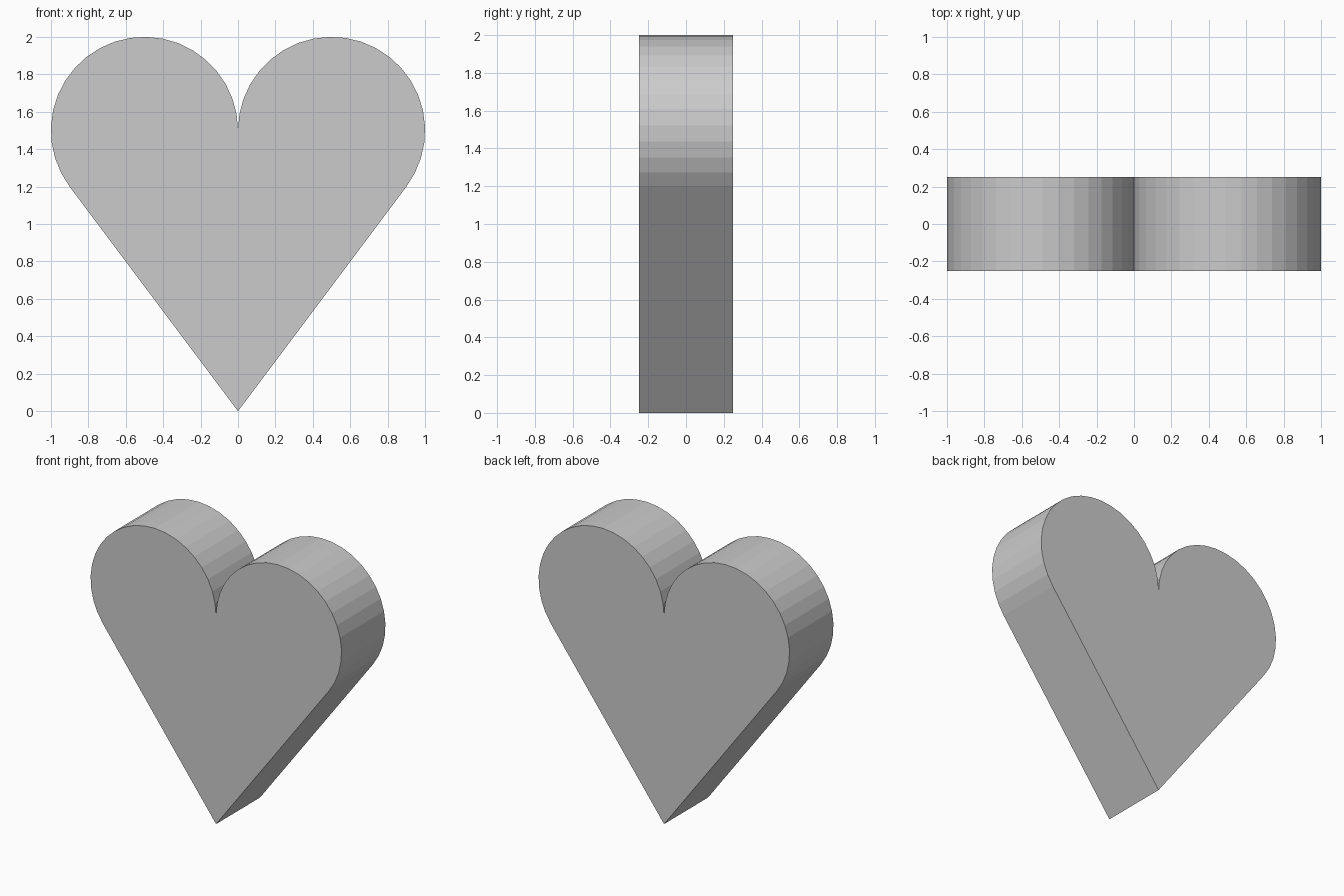
import bpy, bmesh
from math import asin, pi, sin, cos

if "Cube" in bpy.data.objects:
    bpy.data.objects.remove(bpy.data.objects["Cube"])

R, CX, CZ = 0.5, 0.5, 1.5   # lobe radius and centre
HALF_DEPTH = 0.25
STEPS = 22                  # facets per lobe
START = -asin(0.6)          # where the straight side touches the lobe

# Right lobe, from the straight side up and over to the notch
angles = [START + (pi - START) * i / STEPS for i in range(STEPS + 1)]
right = [(CX + R * cos(a), CZ + R * sin(a)) for a in angles]
right[-1] = (0.0, CZ)

# Full outline: tip, right lobe, notch, mirrored left lobe
left = [(-x, z) for x, z in reversed(right[:-1])]
outline = [(0.0, 0.0)] + right + left

# Extrude the outline into a solid heart
bm = bmesh.new()
face = bm.faces.new([bm.verts.new((x, -HALF_DEPTH, z)) for x, z in outline])
ext = bmesh.ops.extrude_face_region(bm, geom=[face], use_keep_orig=True)
moved = [v for v in ext["geom"] if isinstance(v, bmesh.types.BMVert)]
bmesh.ops.translate(bm, verts=moved, vec=(0, 2 * HALF_DEPTH, 0))
bmesh.ops.recalc_face_normals(bm, faces=bm.faces)

mesh = bpy.data.meshes.new("heart")
bm.to_mesh(mesh)
bm.free()
heart = bpy.data.objects.new("heart", mesh)
bpy.context.collection.objects.link(heart)
